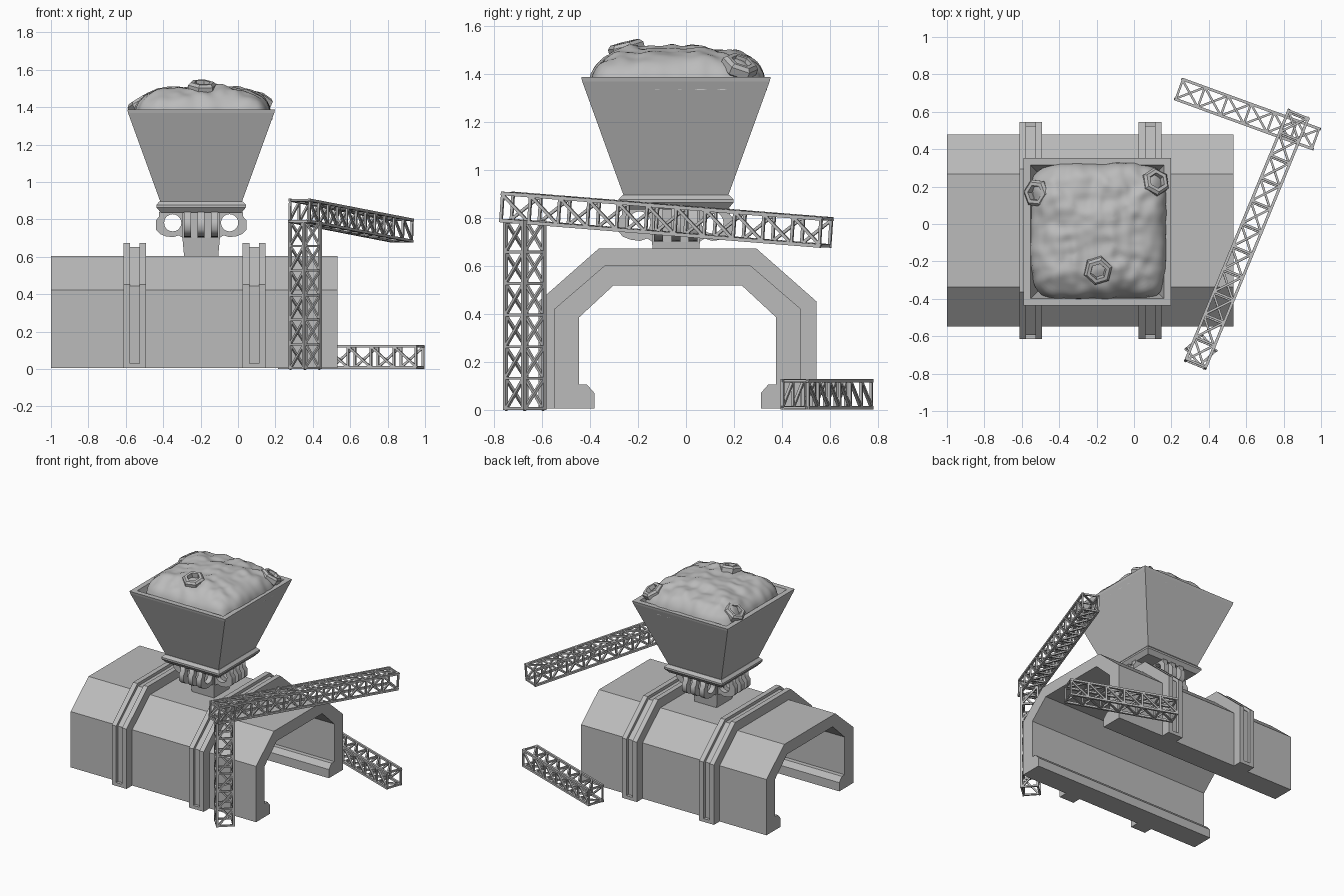
import bpy, bmesh, math
from mathutils import Matrix, Vector, noise

if "Cube" in bpy.data.objects:
    bpy.data.objects.remove(bpy.data.objects["Cube"])

CY = -0.035                         # centre line of the tunnel
HOP = Vector((-0.197, -0.042, 0))   # hopper centre

GREY = bpy.data.materials.new("dark_grey")
GREY.diffuse_color = (0.5, 0.5, 0.5, 1)
GREY.use_nodes = True
GREY.node_tree.nodes["Principled BSDF"].inputs["Base Color"].default_value = GREY.diffuse_color


def finish(name, bm, mat=Matrix(), angle=None):
    bmesh.ops.recalc_face_normals(bm, faces=bm.faces[:])
    me = bpy.data.meshes.new(name)
    bm.to_mesh(me)
    bm.free()
    me.materials.append(GREY)
    ob = bpy.data.objects.new(name, me)
    bpy.context.collection.objects.link(ob)
    ob.matrix_world = mat
    if angle:
        bpy.ops.object.select_all(action='DESELECT')
        ob.select_set(True)
        bpy.context.view_layer.objects.active = ob
        bpy.ops.object.shade_smooth_by_angle(angle=angle)
    return ob


def arch(name, outer, inner, x0, x1):
    """Mirrored arch section: outer half foot to crown, inner half crown to foot."""
    pts = outer + [(-y, z) for y, z in reversed(outer)] \
        + [(-y, z) for y, z in reversed(inner)] + inner
    bm = bmesh.new()
    face = bm.faces.new([bm.verts.new((x0, CY + y, z)) for y, z in pts])
    ext = bmesh.ops.extrude_face_region(bm, geom=[face], use_keep_orig=True)
    vs = [g for g in ext['geom'] if isinstance(g, bmesh.types.BMVert)]
    bmesh.ops.translate(bm, vec=(x1 - x0, 0, 0), verts=vs)
    return finish(name, bm)


def loft(name, rings, n, mat):
    """Stack of n-sided rings given as (flat half-width or radius, z)."""
    bm = bmesh.new()
    k, off = (math.sqrt(2), math.pi / 4) if n == 4 else (1, 0)
    loops = [[bm.verts.new((r * k * math.cos(off + i * math.tau / n),
                            r * k * math.sin(off + i * math.tau / n), z))
              for i in range(n)] for r, z in rings]
    for a, b in zip(loops, loops[1:]):
        for i in range(n):
            bm.faces.new((a[i], a[(i + 1) % n], b[(i + 1) % n], b[i]))
    bm.faces.new(loops[0])
    bm.faces.new(loops[-1])
    return finish(name, bm, mat)


def bar(bm, p, q, w):
    p, q = Vector(p), Vector(q)
    d = q - p
    m = Matrix.Translation((p + q) / 2) @ d.to_track_quat('X', 'Z').to_matrix().to_4x4()
    bmesh.ops.create_cube(bm, size=1, matrix=m @ Matrix.Diagonal((d.length, w, w, 1)))


def truss(name, start, end, cells, roll=0, w=0.127):
    """Square lattice girder running from start to end."""
    start, end = Vector(start), Vector(end)
    d = end - start
    length, step, h = d.length, d.length / cells, w / 2 - 0.007
    corners = [(-h, -h), (h, -h), (h, h), (-h, h)]
    bm = bmesh.new()
    for i in range(4):
        a, b = corners[i], corners[(i + 1) % 4]
        bar(bm, (0, *a), (length, *a), 0.015)
        for c in range(cells + 1):
            x = min(max(c * step, 0.006), length - 0.006)
            bar(bm, (x, *a), (x, *b), 0.012)
            if c < cells:
                bar(bm, (c * step, *a), ((c + 1) * step, *b), 0.012)
    rot = d.to_track_quat('X', 'Z').to_matrix().to_4x4()
    return finish(name, bm, Matrix.Translation(start) @ rot @ Matrix.Rotation(roll, 4, 'X'))


# Tunnel shell with inward feet
arch("tunnel", [(0.513, 0.005), (0.513, 0.422), (0.302, 0.604)],
     [(0.269, 0.518), (0.411, 0.386), (0.411, 0.105),
      (0.378, 0.105), (0.347, 0.07), (0.347, 0.005)], -1.0, 0.533)

# Reinforcing ribs: two rails with a recessed strip between, closed at the foot
rib_inner = [(0.28, 0.58), (0.49, 0.41), (0.49, 0.005)]
for x in (-0.552, 0.086):
    for s in (-1, 1):
        arch("rib_rail", [(0.58, 0.005), (0.58, 0.452), (0.328, 0.674)], rib_inner,
             x + s * 0.043 - 0.018, x + s * 0.043 + 0.018)
    arch("rib_strip", [(0.58, 0.005), (0.58, 0.03), (0.558, 0.03), (0.558, 0.444), (0.32, 0.652)],
         rib_inner, x - 0.026, x + 0.026)

# Hopper pedestal, collar and open bin
H = Matrix.Translation(HOP)
loft("pedestal", [(0.09, 0.59), (0.1, 0.7), (0.1, 0.85)], 4, H)
loft("collar", [(0.215, 0.835), (0.24, 0.865), (0.24, 0.878), (0.222, 0.897)], 4, H)
loft("hopper", [(0.213, 0.88), (0.391, 1.37), (0.395, 1.388),
                (0.357, 1.388), (0.35, 1.365), (0.19, 0.9)], 4, H)

# Pierced gussets under the collar, three per side
curve = bpy.data.curves.new("gusset_outline", 'CURVE')
curve.dimensions, curve.fill_mode, curve.extrude = '2D', 'BOTH', 0.019
outline = [(0.08, 0.84), (0.225, 0.84), (0.225, 0.815), (0.242, 0.795), (0.242, 0.745),
           (0.22, 0.722), (0.19, 0.71), (0.15, 0.705), (0.12, 0.715), (0.08, 0.69)]
hole = [(0.152 + 0.046 * math.cos(i * math.tau / 20),
         0.782 + 0.046 * math.sin(i * math.tau / 20)) for i in range(20)]
for pts in (outline, hole):
    sp = curve.splines.new('POLY')
    sp.points.add(len(pts) - 1)
    for p, (x, y) in zip(sp.points, pts):
        p.co = (x, y, 0, 1)
    sp.use_cyclic_u = True
tmp = bpy.data.objects.new("gusset_outline", curve)
bpy.context.collection.objects.link(tmp)
bpy.context.view_layer.update()
gusset = bpy.data.meshes.new_from_object(tmp)
gusset.materials.clear()
gusset.materials.append(GREY)
bpy.data.objects.remove(tmp)
for side in range(4):
    for t in (-0.072, 0, 0.072):
        ob = bpy.data.objects.new("gusset", gusset)
        bpy.context.collection.objects.link(ob)
        ob.matrix_world = H @ Matrix.Rotation(side * math.pi / 2, 4, 'Z') \
            @ Matrix.Translation((0, t, 0)) @ Matrix.Rotation(math.pi / 2, 4, 'X')

# Lumpy heap filling the bin
bm = bmesh.new()
bmesh.ops.create_grid(bm, x_segments=56, y_segments=56, size=1)
for v in bm.verts:
    u, w = v.co.x, v.co.y
    m = max(abs(u), abs(w))
    r = (abs(u) ** 5 + abs(w) ** 5) ** 0.2
    f = m / r if r > 0 else 1
    x, y = u * f * 0.37, w * f * 0.37
    z = 1.335 + 0.125 * (1 - m ** 8) ** 0.5 + 0.055 * (1 - m ** 2)
    n = noise.noise(Vector((x * 7, y * 7, 3))) + 0.7 * noise.noise(Vector((x * 15, y * 15, 8)))
    k = 1 + 0.03 * n * m
    v.co = (x * k, y * k, z + 0.024 * n * (1 - m ** 6))
finish("heap", bm, H @ Matrix.Translation((0.008, 0.004, 0)), math.radians(35))

# Hex nuts half buried in the heap
nut = [(0.066, -0.035), (0.078, -0.025), (0.078, 0.008), (0.064, 0.022), (0.044, 0.022), (0.038, -0.012)]
for pos, normal, spin in (((-0.52, 0.165, 1.428), (-0.6, 0.05, 1), 0.5),
                          ((0.116, 0.225, 1.438), (0.45, 0.4, 1), 0.4),
                          ((-0.192, -0.25, 1.512), (0.05, -0.25, 1), 0.1)):
    q = Vector(normal).to_track_quat('Z', 'Y').to_matrix().to_4x4()
    loft("hex_nut", nut, 6, Matrix.Translation(pos) @ q @ Matrix.Rotation(spin, 4, 'Z'))

# Lattice mast, the boom resting on it and a loose girder on the ground
truss("mast", (0.358, -0.673, 0), (0.358, -0.673, 0.79), 6, math.radians(42))
truss("boom", (0.328, -0.752, 0.847), (0.88, 0.587, 0.74), 11)
truss("ground_girder", (0.237, 0.722, 0.065), (0.976, 0.454, 0.065), 6)
